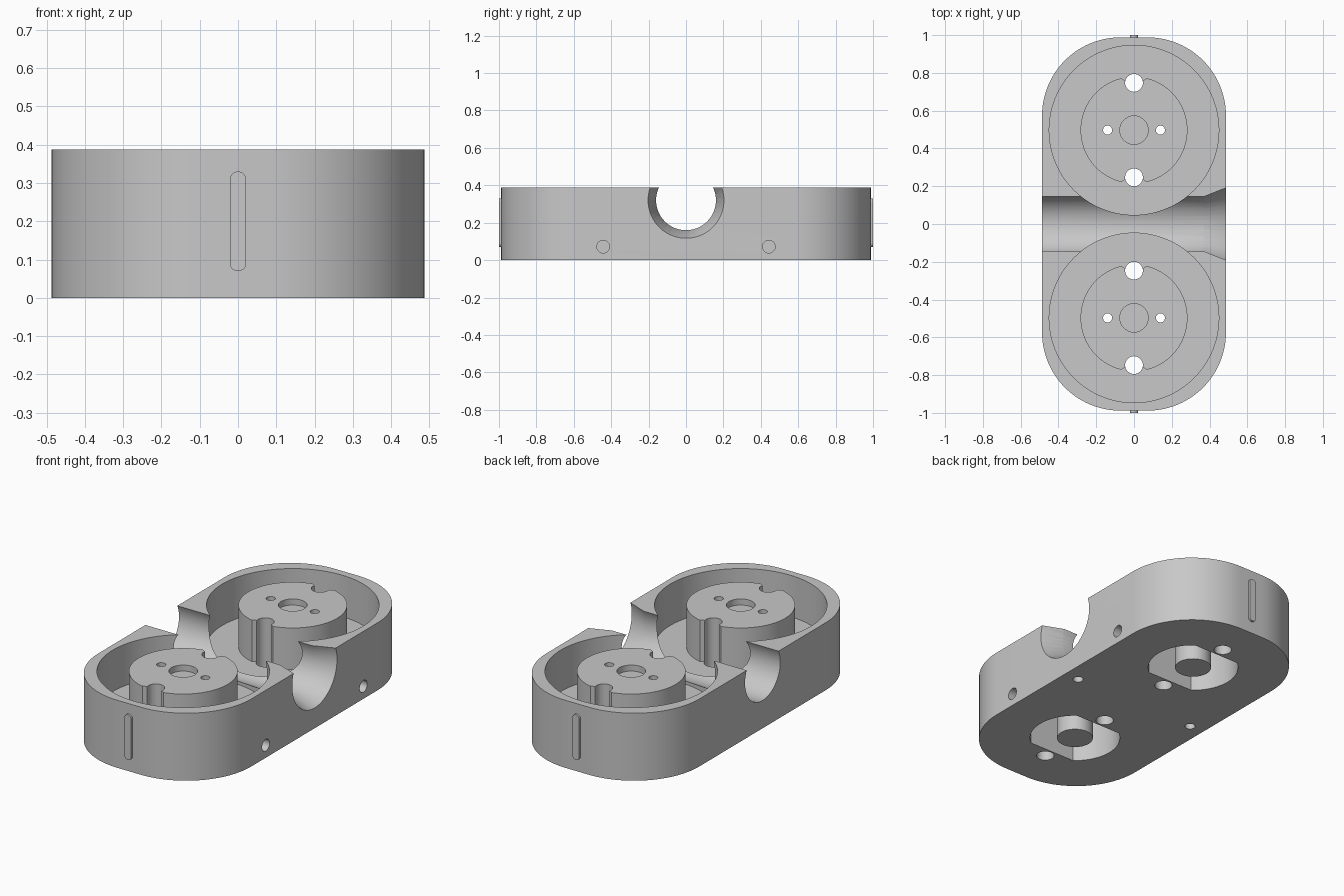
import bpy, bmesh, math
from mathutils import Matrix

if "Cube" in bpy.data.objects:
    bpy.data.objects.remove(bpy.data.objects["Cube"])

HEIGHT, FLOOR, HUB_Y = 0.388, 0.15, 0.497
ALONG_X = Matrix.Rotation(math.pi / 2, 4, 'Y')
ALONG_Y = Matrix.Rotation(math.pi / 2, 4, 'X')

grey = bpy.data.materials.new("plain grey")
grey.diffuse_color = (0.577, 0.577, 0.577, 1)
grey.use_nodes = True
grey.node_tree.nodes["Principled BSDF"].inputs["Base Color"].default_value = grey.diffuse_color


def prism(name, outline, z0, z1, matrix=Matrix(), taper=1.0):
    """Extrude a closed outline from z0 to z1, then place it."""
    bm = bmesh.new()
    low = [bm.verts.new((x, y, z0)) for x, y in outline]
    high = [bm.verts.new((x * taper, y * taper, z1)) for x, y in outline]
    bm.faces.new(low[::-1])
    bm.faces.new(high)
    n = len(low)
    for i in range(n):
        j = (i + 1) % n
        bm.faces.new((low[i], low[j], high[j], high[i]))
    bmesh.ops.transform(bm, matrix=matrix, verts=bm.verts)
    bmesh.ops.recalc_face_normals(bm, faces=bm.faces)
    mesh = bpy.data.meshes.new(name)
    bm.to_mesh(mesh)
    bm.free()
    mesh.materials.append(grey)
    obj = bpy.data.objects.new(name, mesh)
    bpy.context.collection.objects.link(obj)
    return obj


def circle(r, n=64):
    return [(r * math.cos(2 * math.pi * i / n), r * math.sin(2 * math.pi * i / n))
            for i in range(n)]


def rounded_box(half_x, half_y, r, n=24):
    """Rectangle outline with round corners."""
    pts = []
    for k, (sx, sy) in enumerate([(1, 1), (-1, 1), (-1, -1), (1, -1)]):
        for i in range(n + 1):
            a = (k + i / n) * math.pi / 2
            pts.append((sx * (half_x - r) + r * math.cos(a),
                        sy * (half_y - r) + r * math.sin(a)))
    return pts


def measure(mesh):
    """Volume, largest extent on each axis, and whether the mesh is closed."""
    bm = bmesh.new()
    bm.from_mesh(mesh)
    volume = bm.calc_volume(signed=True)
    size = [max((abs(v.co[k]) for v in bm.verts), default=9) for k in range(3)]
    closed = all(e.is_manifold for e in bm.edges)
    bm.free()
    return volume, size, closed


def cut(target, tool):
    """Subtract the tool, keeping only a sound result, and remove the tool."""
    tool.hide_render = True
    v0, s0, _ = measure(target.data)
    vt = measure(tool.data)[0]
    tries = [(s, d) for d in (0, 1, -2, 3) for s in ('MANIFOLD', 'EXACT')]
    for solver, nudge in tries:
        tool.location = (nudge * 0.00031, nudge * 0.00023, nudge * 0.00017)
        mod = target.modifiers.new("cut", 'BOOLEAN')
        mod.operation, mod.solver, mod.object = 'DIFFERENCE', solver, tool
        bpy.context.view_layer.update()
        graph = bpy.context.evaluated_depsgraph_get()
        mesh = bpy.data.meshes.new_from_object(target.evaluated_get(graph))
        target.modifiers.remove(mod)
        v1, s1, closed = measure(mesh)
        inside = all(b <= a + 0.0005 for a, b in zip(s0, s1))
        if closed and inside and v0 - vt - 1e-4 < v1 < v0 - 1e-6:
            mesh.name = target.name
            target.data = mesh
            break
    bpy.data.objects.remove(tool)


def hub_outline(r=0.283):
    """Circle with a flared notch at each end of the y axis."""
    half = math.asin(0.068 / r)
    notch = [(0.056, 0.267), (0.046, 0.262), (0.041, 0.25)]
    pts = []
    for s in (1, -1):
        a0 = -math.pi / 2 + half
        a1 = math.pi / 2 - half
        arc = [a0 + (a1 - a0) * i / 40 for i in range(41)]
        pts += [(s * r * math.cos(a), s * r * math.sin(a)) for a in arc]
        pts += [(s * x, s * y) for x, y in notch]
        pts += [(-s * x, s * y) for x, y in reversed(notch)]
    return pts


# Main block
body = prism("body", rounded_box(0.487, 0.988, 0.415), 0, HEIGHT)

for side in (-1, 1):
    at = Matrix.Translation((0, side * HUB_Y, 0))

    # Upper ring-shaped pocket around a notched hub
    pocket = prism("pocket", circle(0.449, 128), FLOOR, 0.6, at)
    cut(pocket, prism("hub", hub_outline(), 0, 0.8, at))
    cut(body, pocket)

    # Lower pocket with two flat sides around a centre boss
    flat = [(x, y) for x, y in circle(0.243, 96) if abs(y) < 0.195]
    under = prism("under_pocket", flat, -0.1, 0.30, at)
    cut(under, prism("boss", circle(0.097), -0.3, 0.7, at))
    cut(body, under)

    # Shallow recess in the hub top, two pin holes and two notch holes
    cut(body, prism("recess", circle(0.075), HEIGHT - 0.035, 0.63, at))
    for s in (-1, 1):
        pin = at @ Matrix.Translation((s * 0.14, 0, 0))
        cut(body, prism("pin_hole", circle(0.024, 32), 0.2, 0.65, pin))
        bolt = at @ Matrix.Translation((0, s * 0.25, 0))
        cut(body, prism("bolt_hole", circle(0.047, 48), -0.2, 0.67, bolt))

    # Blind holes in the right wall and in the underside
    wall = Matrix.Translation((0, side * 0.443, 0.072)) @ ALONG_X
    cut(body, prism("wall_hole", circle(0.034, 32), 0.39, 0.6, wall))
    base = Matrix.Translation((side * 0.395, 0, 0))
    cut(body, prism("base_hole", circle(0.028, 32), -0.1, 0.07, base))

    # Thin upright rib on each end
    turn = Matrix.Rotation(math.pi if side > 0 else 0, 4, 'Z')
    place = turn @ Matrix.Translation((0, 0, 0.2)) @ ALONG_Y
    prism("back_rib" if side > 0 else "front_rib",
          rounded_box(0.0215, 0.13, 0.021, 8), 0.97, 1.0, place)

# Round channel across the middle, flared on the right side
mid = Matrix.Translation((0, 0, 0.32)) @ ALONG_X
cut(body, prism("channel", circle(0.16, 96), -0.7, 0.7, mid))
cut(body, prism("flare", circle(0.149, 96), 0.34, 0.60, mid, 0.2445 / 0.149))

# Smooth the curved walls and keep the edges crisp
bpy.ops.object.select_all(action='DESELECT')
for obj in bpy.context.scene.objects:
    obj.select_set(True)
    bpy.context.view_layer.objects.active = obj
bpy.ops.object.shade_smooth_by_angle(angle=math.radians(30))
